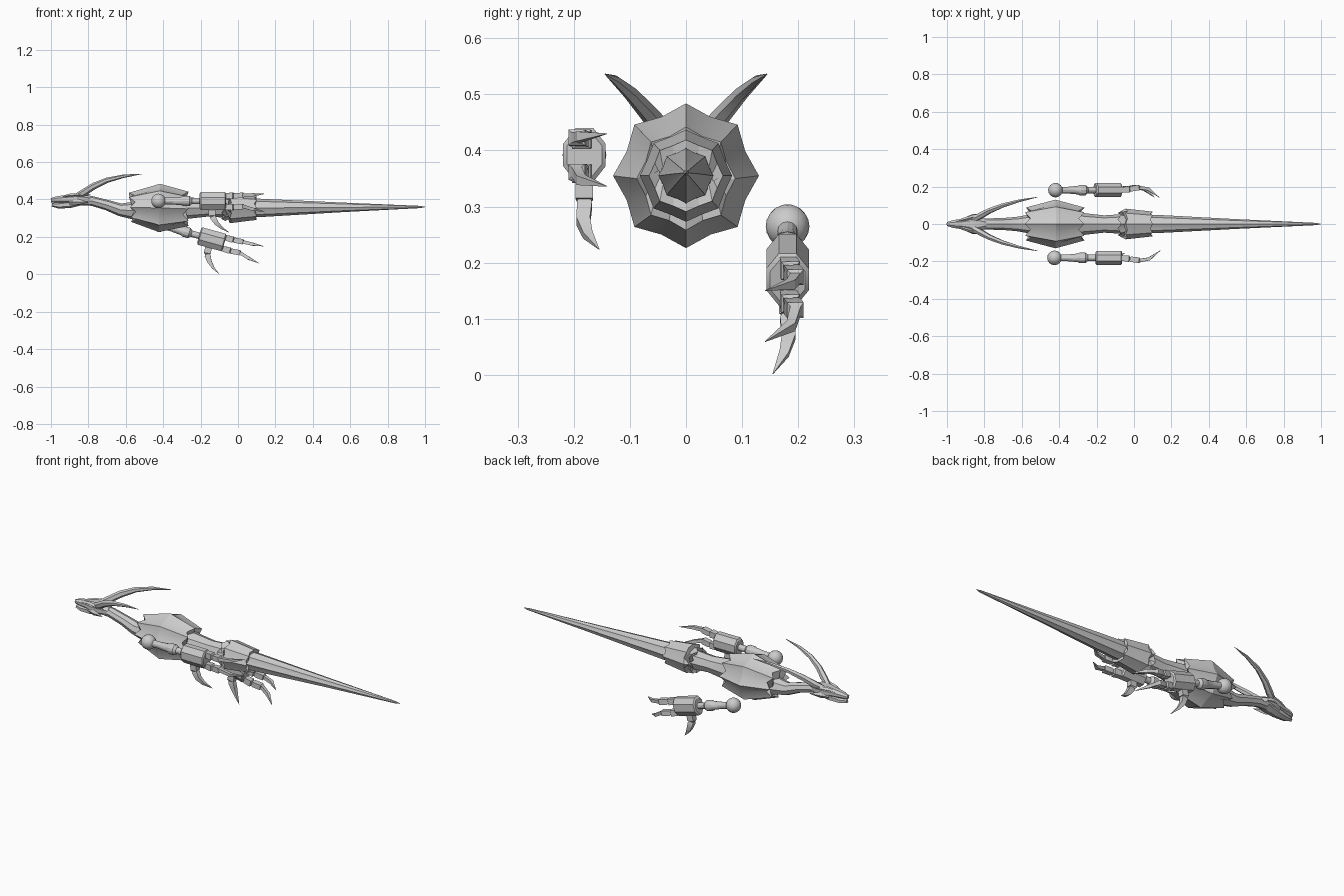
import bpy, bmesh, math
from mathutils import Vector, Matrix

grey = bpy.data.materials.new("stone_grey")
grey.diffuse_color = (0.6, 0.6, 0.6, 1)
MID = 0.355


def finish(name, bm, matrix=None):
    bmesh.ops.recalc_face_normals(bm, faces=bm.faces)
    mesh = bpy.data.meshes.new(name)
    bm.to_mesh(mesh)
    bm.free()
    if matrix:
        mesh.transform(matrix)
        if matrix.determinant() < 0:
            mesh.flip_normals()
    mesh.materials.append(grey)
    ob = bpy.data.objects.new(name, mesh)
    bpy.context.collection.objects.link(ob)
    bpy.ops.object.select_all(action='DESELECT')
    ob.select_set(True)
    bpy.context.view_layer.objects.active = ob
    bpy.ops.object.shade_smooth_by_angle(angle=math.radians(28))
    return ob


def tube(name, rings, n=8, phase=0.0, valley=1.0, matrix=None):
    """Loft rings (x, y, z, half_width, half_height, valley_shift)."""
    bm = bmesh.new()
    pts = [Vector(r[:3]) for r in rings]
    loops = []
    for i, r in enumerate(rings):
        t = (pts[min(i + 1, len(pts) - 1)] - pts[max(i - 1, 0)]).normalized()
        side = Vector((0, 1, 0))
        side = (side - t * side.dot(t)).normalized()
        up = t.cross(side)
        loop = []
        for k in range(n):
            a = math.radians(phase) + 2 * math.pi * k / n
            odd = k % 2 == 1
            m = valley if odd else 1.0
            shift = r[5] if odd and len(r) > 5 else 0
            loop.append(bm.verts.new(pts[i] + side * math.sin(a) * r[3] * m
                                     + up * math.cos(a) * r[4] * m + t * shift))
        loops.append(loop)
    for a, b in zip(loops, loops[1:]):
        for k in range(n):
            bm.faces.new((a[k], a[(k + 1) % n], b[(k + 1) % n], b[k]))
    bm.faces.new(loops[0])
    bm.faces.new(loops[-1])
    return finish(name, bm, matrix)


def axial(rows):
    """Rings along x from (x, z, half_width, half_height, shift)."""
    return [(x, 0, z, w, h, s) for x, z, w, h, s in rows]


# Neck and core, running under the plates
tube("neck", axial([(-0.86, 0.395, .025, .025, 0), (-0.78, 0.392, .030, .026, 0),
                    (-0.70, 0.370, .032, .028, 0), (-0.63, 0.345, .038, .034, 0),
                    (-0.56, 0.340, .050, .048, 0), (-0.48, MID, .06, .06, 0)]))
tube("waist", axial([(-0.32, MID, .065, .065, 0), (-0.24, MID, .055, .055, 0),
                     (-0.16, MID, .046, .046, 0), (-0.03, MID, .055, .055, 0)]))

# Ridged body plates with toothed ends
tube("body_armour", axial([(-0.54, 0.345, .045, .045, 0), (-0.578, 0.358, .088, .078, .03),
                           (-0.42, MID, .130, .129, 0), (-0.265, MID - .005, .088, .092, -.03),
                           (-0.30, MID, .055, .055, 0)]), n=16, valley=0.88)
tube("tail_collar", axial([(-0.03, MID, .05, .05, 0), (-0.068, MID, .070, .070, .02),
                           (-0.045, MID, .082, .082, .01), (0.10, MID, .066, .064, -.012),
                           (0.08, MID, .045, .045, 0)]), n=16, valley=0.91)

# Long tapering tail
tube("tail", axial([(0.03, MID, .050, .050, 0), (0.12, MID, .049, .049, 0),
                    (0.55, 0.358, .026, .026, 0), (0.975, 0.36, .006, .006, 0),
                    (1.0, 0.36, .001, .001, 0)]), n=16, valley=0.89)

# Head
tube("skull", axial([(-1.0, 0.396, .011, .012, 0), (-0.97, 0.400, .022, .018, 0),
                     (-0.92, 0.402, .030, .024, 0), (-0.87, 0.403, .048, .032, 0),
                     (-0.83, 0.402, .046, .030, 0), (-0.79, 0.398, .026, .024, 0)]),
     phase=22.5)
tube("jaw", axial([(-0.995, 0.372, .010, .010, 0), (-0.96, 0.368, .022, .016, 0),
                   (-0.90, 0.374, .032, .020, 0), (-0.83, 0.385, .036, .014, 0)]), n=6)

# Horns, brows and cheek spikes on both sides of the head
for s, tag in ((-1, "front"), (1, "back")):
    tube(tag + "_horn", [(-0.865, s * .020, .415, .016, .016), (-0.82, s * .045, .440, .018, .019),
                         (-0.77, s * .072, .472, .015, .018), (-0.70, s * .100, .503, .012, .014),
                         (-0.61, s * .125, .525, .008, .009), (-0.515, s * .144, .536, .001, .001)],
         n=6)
    tube(tag + "_brow", [(-0.95, s * .014, .412, .005, .005), (-0.90, s * .026, .422, .011, .009),
                         (-0.85, s * .040, .424, .011, .010), (-0.79, s * .052, .426, .001, .001)], n=4)
    tube(tag + "_cheek_spike", [(-0.90, s * .026, .385, .010, .014), (-0.86, s * .044, .388, .010, .016),
                                (-0.80, s * .054, .384, .001, .001)], n=4)


# Arms: local origin at the shoulder ball, +x toward the hand, +y inward
def finger(name, z, tip_z, m):
    mid = (z + tip_z) / 2
    tube(name, [(.350, 0, z, .020, .020), (.398, -.005, z, .024, .024),
                (.403, -.006, z, .015, .015), (.410, -.007, z, .020, .020),
                (.452, -.014, z + .003, .021, .020), (.457, -.014, z + .003, .013, .013),
                (.505, -.006, mid, .012, .012), (.567, .040, tip_z, .0008, .0008)],
         n=4, phase=45, matrix=m)


def arm(tag, m):
    bm = bmesh.new()
    bmesh.ops.create_uvsphere(bm, u_segments=16, v_segments=10, radius=.039)
    finish(tag + "_shoulder", bm, m)
    tube(tag + "_arm", [(x, 0, 0, r, r) for x, r in
                        ((.02, .018), (.07, .018), (.125, .023), (.130, .026), (.137, .028),
                         (.165, .028), (.173, .022), (.178, .017), (.235, .017))],
         n=12, matrix=m)
    tube(tag + "_palm", [(.220, 0, 0, .034, .042), (.226, 0, 0, .041, .052),
                         (.355, 0, 0, .041, .052), (.361, 0, 0, .034, .042)],
         phase=22.5, matrix=m)
    finger(tag + "_upper_finger", .028, .038, m)
    finger(tag + "_lower_finger", -.033, -.056, m)
    tube(tag + "_thumb", [(.285, 0, -.035, .022, .026), (.287, 0, -.078, .022, .026),
                          (.289, 0, -.083, .015, .018), (.292, 0, -.090, .019, .022),
                          (.310, -.002, -.118, .017, .017), (.335, .006, -.142, .012, .010),
                          (.377, .026, -.168, .0008, .0008)], n=4, phase=45, matrix=m)


arm("front", Matrix.Translation((-0.425, -0.181, 0.392)))
arm("back", Matrix.Translation((-0.42, 0.181, 0.265))
    @ Matrix.Rotation(math.radians(15.5), 4, 'Y')
    @ Matrix.Scale(-1, 4, (0, 1, 0)))
